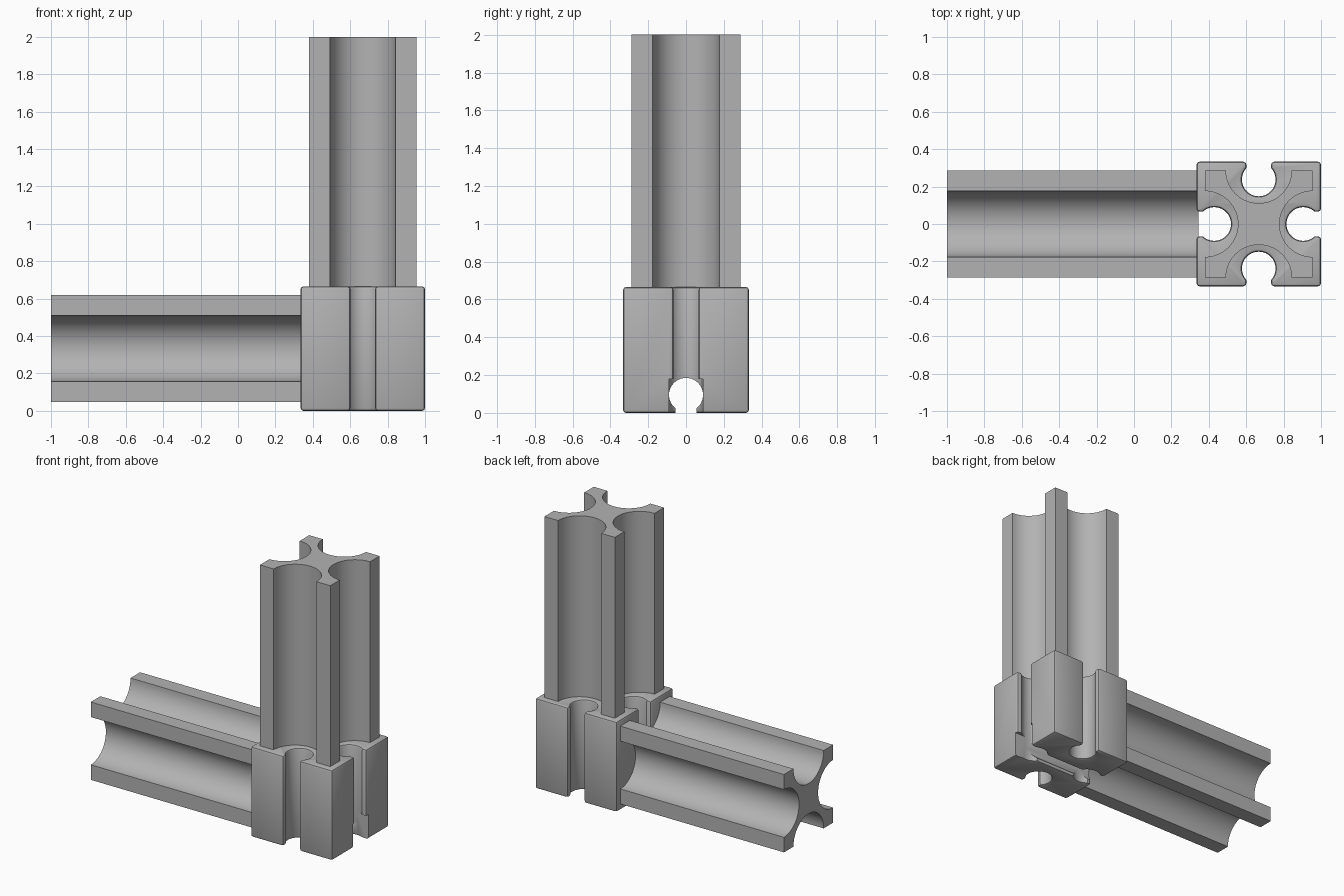
import bpy, bmesh, math
from mathutils import Matrix, Vector

cube = bpy.data.objects.get("Cube")
if cube:
    bpy.data.objects.remove(cube, do_unlink=True)

C = Vector((0.667, 0, 0.333))   # centre of the corner block
H = 0.333                       # half size of the block

grey = bpy.data.materials.new("plain_grey")
grey.use_nodes = True
colour = (0.45, 0.45, 0.45, 1)
grey.diffuse_color = colour
grey.node_tree.nodes["Principled BSDF"].inputs["Base Color"].default_value = colour


def arc(cx, cy, r, a0, a1, n):
    """Points on an arc, angles in degrees."""
    return [Vector((cx + r * math.cos(math.radians(a0 + (a1 - a0) * i / n)),
                    cy + r * math.sin(math.radians(a0 + (a1 - a0) * i / n)), 0))
            for i in range(n + 1)]


def four_sides(side):
    """Repeat one side of a square outline around the centre."""
    return [Matrix.Rotation(math.radians(90 * k), 3, "Z") @ p
            for k in range(4) for p in side]


def prism(name, outline, z0, z1, matrix):
    bm = bmesh.new()
    low = bm.faces.new([bm.verts.new((p.x, p.y, z0)) for p in outline])
    new = bmesh.ops.extrude_face_region(bm, geom=[low])["geom"]
    bmesh.ops.translate(bm, vec=(0, 0, z1 - z0),
                        verts=[v for v in new if isinstance(v, bmesh.types.BMVert)])
    bmesh.ops.recalc_face_normals(bm, faces=bm.faces)
    bm.transform(matrix)
    mesh = bpy.data.meshes.new(name)
    bm.to_mesh(mesh)
    bm.free()
    mesh.materials.append(grey)
    obj = bpy.data.objects.new(name, mesh)
    bpy.context.collection.objects.link(obj)
    return obj


def activate(obj):
    bpy.ops.object.select_all(action="DESELECT")
    obj.select_set(True)
    bpy.context.view_layer.objects.active = obj


def keyhole(neck, r=0.09, depth=0.238, n=32):
    """Slot outline that opens toward -y: narrow neck, round bottom."""
    a = math.degrees(math.asin(neck / r))
    return ([Vector((-neck, -H, 0))] + arc(0, -depth, r, 270 - a, -90 + a, n)
            + [Vector((neck, -H, 0))])


place = Matrix.Translation(C)
lying = place @ Matrix.Rotation(math.radians(-90), 4, "Y")   # local z runs to -x

# Rods: square section with a half-round channel in each side
half, channel = 0.287, 0.176
rod_side = [Vector((-half, -half, 0))] + arc(0, -half, channel, 180, 0, 28)
upright = prism("upright_rod", four_sides(rod_side), H - 0.01, 2 - C.z, place)
level = prism("level_rod", four_sides(rod_side), H - 0.01, 1 + C.x, lying)

# Corner block: keyhole slots down all four sides, softened edges
block_side = [Vector((-H, -H, 0))] + keyhole(0.066)
block = prism("corner_block", four_sides(block_side), -H, H, place)
bevel = block.modifiers.new("soft_edges", "BEVEL")
bevel.width = 0.016
bevel.segments = 2
bevel.limit_method = "ANGLE"
bevel.angle_limit = math.radians(60)
bevel.use_clamp_overlap = False
activate(block)
bpy.ops.object.modifier_apply(modifier=bevel.name)

# Keyhole slot along the underside, widened where it meets the outer slot
slot = [p + Vector((0, -0.05, 0)) if abs(p.y + H) < 1e-6 else p for p in keyhole(0.055)]
along_x = place @ Matrix.Rotation(math.radians(90), 4, "Z") @ Matrix.Rotation(math.radians(90), 4, "X")
under_slot = prism("underside_slot_cutter", slot, -0.5, 0.5, along_x)
notch_outline = [Vector((x, y, 0)) for x, y in
                 ((0.24, -0.09), (0.4, -0.09), (0.4, 0.09), (0.24, 0.09))]
notch = prism("notch_cutter", notch_outline, -0.4, 0.18 - C.z, place)
for cutter in (under_slot, notch):
    cutter.hide_render = True
    cut = block.modifiers.new("cut", "BOOLEAN")
    cut.operation = "DIFFERENCE"
    cut.solver = "EXACT"
    cut.object = cutter
    activate(block)
    bpy.ops.object.modifier_apply(modifier=cut.name)
    bpy.data.objects.remove(cutter, do_unlink=True)

for obj in (upright, level, block):
    activate(obj)
    bpy.ops.object.shade_smooth_by_angle(angle=math.radians(30))
